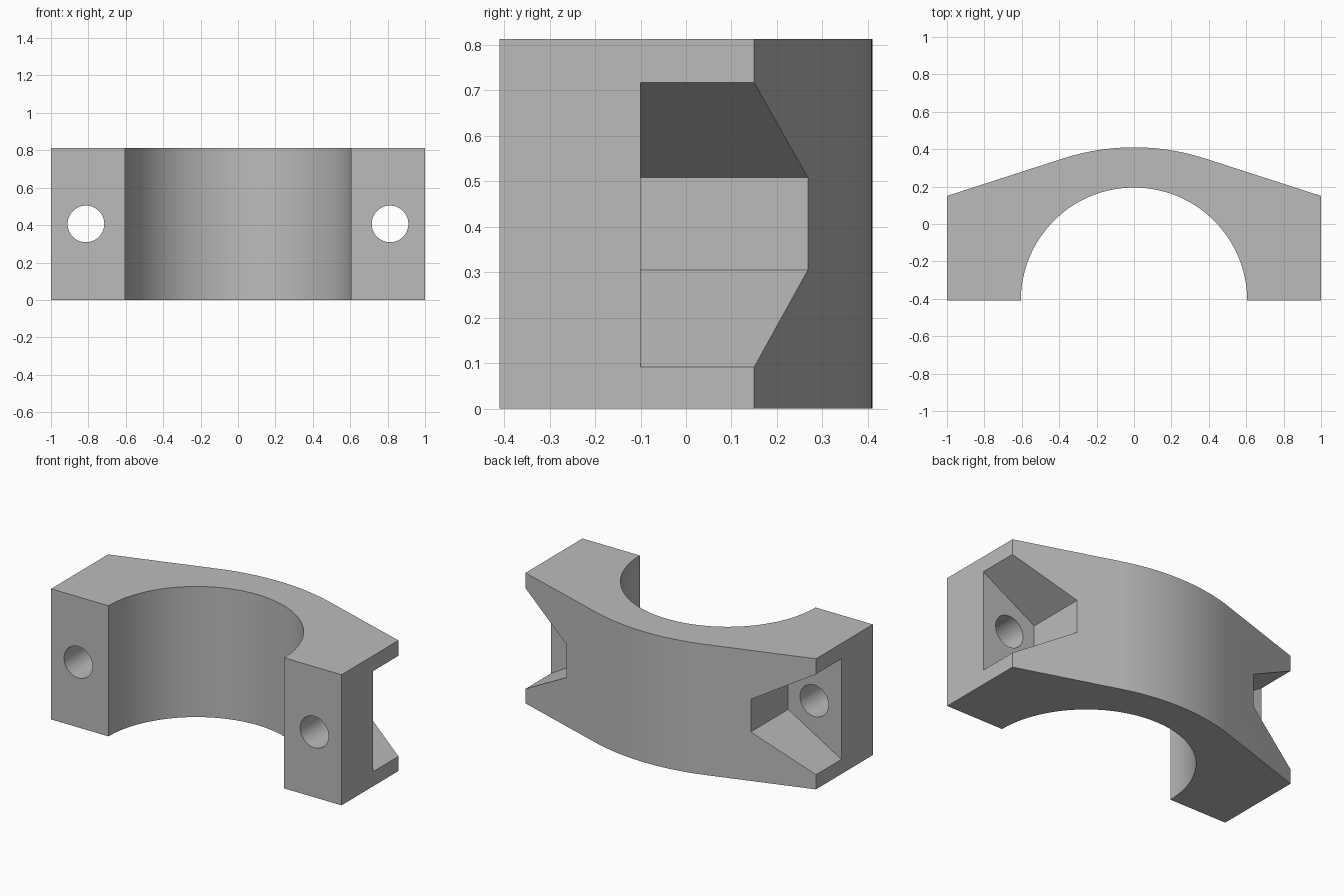
import bpy
import bmesh
import math
from mathutils import Vector

if "Cube" in bpy.data.objects:
    bpy.data.objects.remove(bpy.data.objects["Cube"], do_unlink=True)

HEIGHT = 0.813
BACK, FRONT = 0.41, -0.41
BORE = 0.605
SHOULDER = 0.15          # depth of the back corner at each end
SLOPE = math.radians(17.9)
HOLE_X, HOLE_R = 0.813, 0.098

grey = bpy.data.materials.new("light grey")
grey.use_nodes = True
colour = (0.5, 0.5, 0.5, 1)
grey.diffuse_color = colour
grey.node_tree.nodes["Principled BSDF"].inputs["Base Color"].default_value = colour


def prism(name, outline, direction):
    """Extrude a closed outline along a direction."""
    bm = bmesh.new()
    face = bm.faces.new([bm.verts.new(p) for p in outline])
    moved = bmesh.ops.extrude_face_region(bm, geom=[face])["geom"]
    bmesh.ops.translate(bm, vec=Vector(direction),
                        verts=[g for g in moved if isinstance(g, bmesh.types.BMVert)])
    bmesh.ops.recalc_face_normals(bm, faces=bm.faces)
    mesh = bpy.data.meshes.new(name)
    bm.to_mesh(mesh)
    bm.free()
    mesh.materials.append(grey)
    obj = bpy.data.objects.new(name, mesh)
    bpy.context.collection.objects.link(obj)
    return obj


def arc(radius, centre_y, start, end, steps):
    """Points on an arc, with angles measured from +y towards +x."""
    angles = [start + (end - start) * i / steps for i in range(steps + 1)]
    return [(radius * math.sin(a), centre_y + radius * math.cos(a), 0) for a in angles]


# Clamp body: crowned back tangent to sloping shoulders, half-round bore
crown_r = (SHOULDER + math.tan(SLOPE) - BACK) / (1 / math.cos(SLOPE) - 1)
outline = [(-1, FRONT, 0), (-1, SHOULDER, 0)]
outline += arc(crown_r, BACK - crown_r, -SLOPE, SLOPE, 32)
outline += [(1, SHOULDER, 0), (1, FRONT, 0)]
outline += arc(BORE, FRONT, math.pi / 2, -math.pi / 2, 72)
body = prism("clamp_body", outline, (0, 0, HEIGHT))

# Bolt pockets and holes, mirrored to both ends
cutters = []
pocket_inner = 0.634
flare = (0.717 - 0.508) / (1 - pocket_inner)
reach = 1.1
for side, sx in (("left", 1), ("right", -1)):
    extra = flare * (reach - 1)
    pocket = [(pocket_inner, 0.305), (reach, 0.09 - extra),
              (reach, 0.717 + extra), (pocket_inner, 0.508)]
    cutters.append(prism(side + "_pocket_cutter",
                         [(sx * x, -0.1, z) for x, z in pocket], (0, 0.8, 0)))
    ring = [(sx * HOLE_X + HOLE_R * math.cos(a), -0.6, HEIGHT / 2 + HOLE_R * math.sin(a))
            for a in (2 * math.pi * i / 48 for i in range(48))]
    cutters.append(prism(side + "_hole_cutter", ring, (0, 1.2, 0)))

bpy.ops.object.select_all(action="DESELECT")
bpy.context.view_layer.objects.active = body
body.select_set(True)
for cutter in cutters:
    cutter.hide_render = True
    mod = body.modifiers.new(cutter.name, "BOOLEAN")
    mod.operation = "DIFFERENCE"
    mod.solver = "EXACT"
    mod.object = cutter
    bpy.ops.object.modifier_apply(modifier=mod.name)
for cutter in cutters:
    bpy.data.objects.remove(cutter, do_unlink=True)

bpy.ops.object.shade_smooth_by_angle(angle=math.radians(15))
